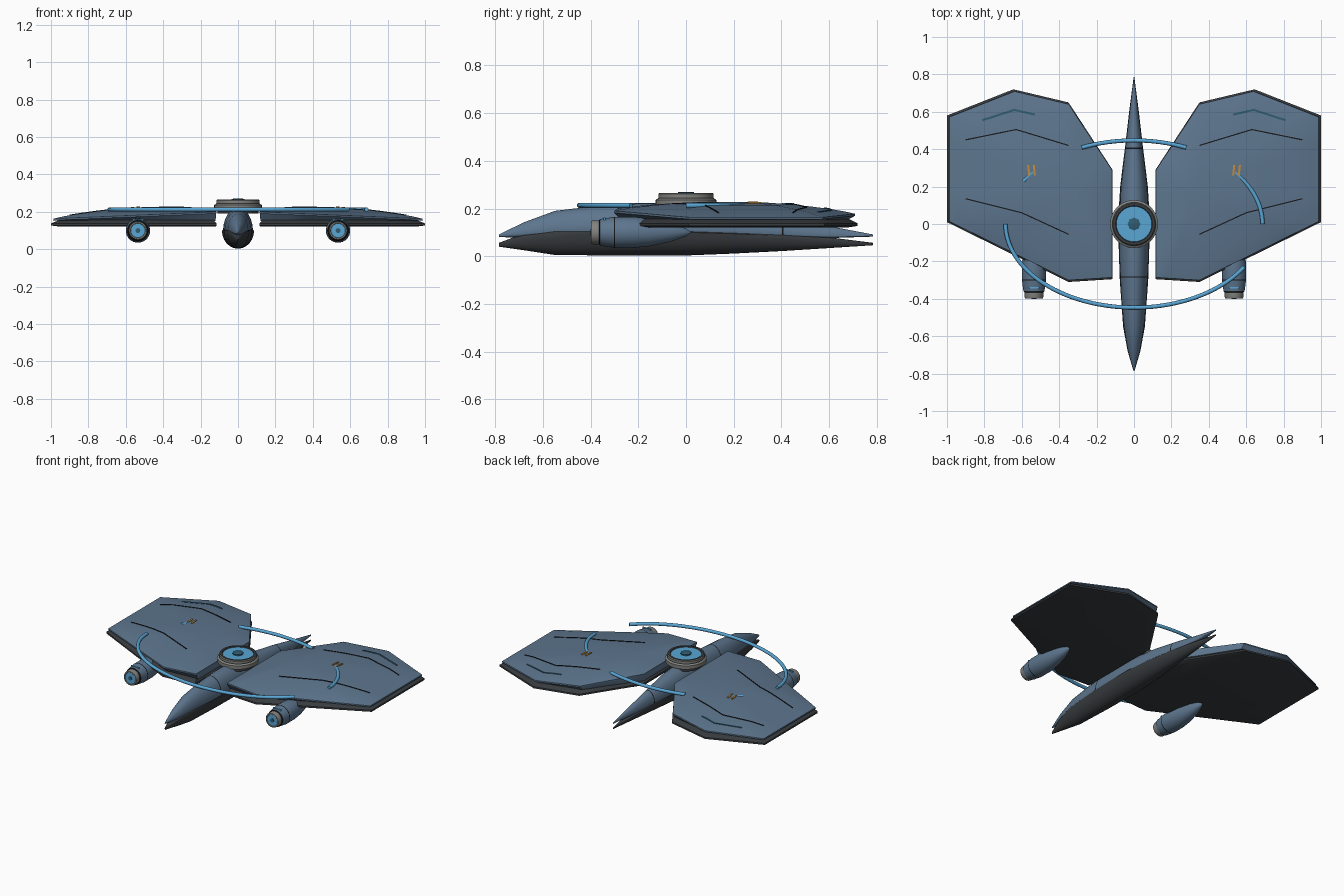
import bpy, bmesh, math
from mathutils import Vector
from mathutils.bvhtree import BVHTree

if "Cube" in bpy.data.objects:
    bpy.data.objects.remove(bpy.data.objects["Cube"])


def material(name, rgb):
    m = bpy.data.materials.new(name)
    m.diffuse_color = (*rgb, 1)
    m.use_nodes = True
    m.node_tree.nodes["Principled BSDF"].inputs["Base Color"].default_value = m.diffuse_color
    return m


BLUE = material("steel blue", (0.11, 0.18, 0.27))
DARK = material("charcoal", (0.04, 0.045, 0.05))
CYAN = material("glow blue", (0.10, 0.38, 0.66))
GREY = material("grey metal", (0.22, 0.22, 0.21))
BLACK = material("seam black", (0.008, 0.008, 0.01))
TEAL = material("deep teal", (0.03, 0.11, 0.17))
ORANGE = material("orange", (0.55, 0.25, 0.04))


def loft(name, rings, mats, pick=None, angle=35):
    """Skin a list of equal-length rings, cap both ends; pick(i) gives the material of band i."""
    bm = bmesh.new()
    vs = [[bm.verts.new(p) for p in r] for r in rings]
    n = len(rings[0])
    for i in range(len(vs) - 1):
        for j in range(n):
            k = (j + 1) % n
            f = bm.faces.new((vs[i][j], vs[i][k], vs[i + 1][k], vs[i + 1][j]))
            f.material_index = pick(i) if pick else 0
    for r, i in ((vs[0], 0), (vs[-1], len(vs) - 2)):
        f = bm.faces.new(r)
        f.material_index = pick(i) if pick else 0
    bmesh.ops.recalc_face_normals(bm, faces=bm.faces)
    me = bpy.data.meshes.new(name)
    bm.to_mesh(me)
    bm.free()
    for m in mats:
        me.materials.append(m)
    me.shade_smooth()
    me.set_sharp_from_angle(angle=math.radians(angle))
    ob = bpy.data.objects.new(name, me)
    bpy.context.collection.objects.link(ob)
    return ob


def lerp_table(table, y):
    for a, b in zip(table, table[1:]):
        if y <= b[0]:
            t = (y - a[0]) / (b[0] - a[0])
            return [p + (q - p) * t for p, q in zip(a, b)]
    return list(table[-1])


# ---- Fuselage: two stacked blade-shaped hulls ----
# columns: y, half width, mid z, rise above mid, drop below mid
UPPER = [(-0.785, 0.003, 0.085, 0.006, 0.004), (-0.68, 0.032, 0.095, 0.047, 0.02),
         (-0.55, 0.054, 0.105, 0.085, 0.02), (-0.4, 0.068, 0.105, 0.103, 0.02),
         (-0.2, 0.078, 0.104, 0.117, 0.02), (0, 0.08, 0.10, 0.118, 0.02),
         (0.2, 0.071, 0.097, 0.103, 0.02), (0.41, 0.046, 0.09, 0.075, 0.015),
         (0.6, 0.024, 0.084, 0.042, 0.008), (0.785, 0.002, 0.085, 0.006, 0.003)]
LOWER = [(-0.785, 0.003, 0.052, 0.004, 0.012), (-0.68, 0.034, 0.08, 0.015, 0.055),
         (-0.55, 0.058, 0.10, 0.01, 0.095), (-0.3, 0.076, 0.103, 0.01, 0.1),
         (0, 0.086, 0.10, 0.01, 0.097), (0.2, 0.074, 0.094, 0.01, 0.083),
         (0.41, 0.048, 0.085, 0.01, 0.063), (0.6, 0.026, 0.071, 0.008, 0.037),
         (0.785, 0.002, 0.052, 0.004, 0.006)]
SEAMS = (-0.283, 0.405)


def hull(name, table, mats, seams=()):
    ys = sorted([r[0] for r in table] + [s + d for s in seams for d in (-0.003, 0.003)])
    rings = []
    for y in ys:
        _, w, z, up, down = lerp_table(table, y)
        rings.append([(w * math.cos(a), y, z + math.sin(a) * (up if math.sin(a) > 0 else down))
                      for a in (math.tau * k / 24 for k in range(24))])
    seam = [any(abs((ys[i] + ys[i + 1]) / 2 - s) < 0.001 for s in seams) for i in range(len(ys) - 1)]
    loft(name, rings, mats, lambda i: int(seam[i]))


hull("upper_hull", UPPER, [BLUE, BLACK], SEAMS)
hull("lower_hull", LOWER, [DARK])


# ---- Turned parts: (radius, position) profiles ----
def lathe(name, profile, mats, bands, axis, centre, sides=32, angle=35):
    rings = []
    for r, h in profile:
        ring = []
        for k in range(sides):
            c, s = r * math.cos(math.tau * k / sides), r * math.sin(math.tau * k / sides)
            ring.append(Vector(centre) + Vector((c, s, h) if axis == "z" else (c, h, s)))
        rings.append(ring)
    return loft(name, rings, mats, lambda i: bands[i], angle)


# Central hub with ringed lens
lathe("hub", [(0.11, 0.19), (0.11, 0.205), (0.128, 0.212), (0.128, 0.236), (0.118, 0.242),
              (0.116, 0.244), (0.116, 0.26), (0.112, 0.265), (0.098, 0.265), (0.095, 0.26), (0.036, 0.26)],
      [GREY, DARK, CYAN], [1, 1, 0, 0, 1, 0, 0, 1, 1, 2], "z", (0, 0, 0))
lathe("hub_core", [(0.034, 0.25), (0.034, 0.268), (0.028, 0.27)], [TEAL], [0, 0], "z", (0, 0, 0), 8)

# ---- Wings ----
OUTLINE = [(0.115, -0.295), (0.115, 0.29), (0.35, 0.65), (0.645, 0.72),
           (1.0, 0.58), (1.0, 0.01), (0.35, -0.31)]
CX, CY = 0.33, 0.17


def dense_outline(steps=4):
    pts = []
    for a, b in zip(OUTLINE, OUTLINE[1:] + OUTLINE[:1]):
        pts += [(a[0] + (b[0] - a[0]) * t / steps, a[1] + (b[1] - a[1]) * t / steps) for t in range(steps)]
    return pts


def wing_ring(side, s, zfun):
    out = []
    for x, y in dense_outline():
        sx = s if x > CX else 1 - (1 - s) * (0.3 if s > 0.9 else 1)
        out.append((side * (CX + (x - CX) * sx), CY + (y - CY) * s, zfun(x)))
    return out


def rim(x):
    return 0.20 - 0.037 * (x - 0.115) / 0.885


def strip(name, pts, width, mat, bvh, lift=0.003):
    """Thin plate draped over the wing along a polyline."""
    path = []
    for a, b in zip(pts, pts[1:]):
        path += [Vector(a).lerp(Vector(b), t / 10) for t in range(10)]
    path.append(Vector(pts[-1]))
    rings = []
    for i, p in enumerate(path):
        d = (path[min(i + 1, len(path) - 1)] - path[max(i - 1, 0)]).normalized()
        n = Vector((-d.y, d.x)) * width / 2
        hit = bvh.ray_cast(Vector((p.x, p.y, 1)), Vector((0, 0, -1)))[0]
        z = hit.z if hit else 0.2
        rings.append([(p.x + n.x, p.y + n.y, z + lift), (p.x - n.x, p.y - n.y, z + lift),
                      (p.x - n.x, p.y - n.y, z - 0.004), (p.x + n.x, p.y + n.y, z - 0.004)])
    loft(name, rings, [mat])


for side, tag in ((1, "right"), (-1, "left")):
    # domed upper skin
    rings = [wing_ring(side, 0.92, lambda x: 0.152), wing_ring(side, 0.982, lambda x: rim(x) - 0.008)]
    for s, f in ((0.98, 0), (0.9, 0.2), (0.8, 0.38), (0.65, 0.6), (0.5, 0.78), (0.3, 0.94), (0.1, 1)):
        rings.append(wing_ring(side, s, lambda x: rim(x) + (0.228 - rim(x)) * f))
    top = loft(tag + "_wing_upper_skin", rings, [BLUE])
    # dark lower skin, gaping slightly at the rim
    loft(tag + "_wing_lower_skin", [
        wing_ring(side, 0.9, lambda x: 0.165), wing_ring(side, 1.0, lambda x: 0.138),
        wing_ring(side, 1.0, lambda x: 0.127), wing_ring(side, 0.93, lambda x: 0.121)], [DARK])
    me = top.data
    bvh = BVHTree.FromPolygons([v.co for v in me.vertices], [p.vertices for p in me.polygons])

    # panel seams and painted marks
    def mark(part, pts, width, mat, lift=0.003):
        strip(tag + part, [(side * x, y) for x, y in pts], width, mat, bvh, lift)
    mark("_rear_seam", [(0.35, 0.42), (0.63, 0.505), (0.9, 0.45)], 0.006, BLACK)
    mark("_front_seam", [(0.35, -0.055), (0.6, 0.06), (0.9, 0.135)], 0.006, BLACK)
    mark("_teal_stripe", [(0.53, 0.585), (0.64, 0.61), (0.81, 0.555)], 0.011, TEAL)
    for k, x in enumerate((0.53, 0.56)):
        mark("_orange_chip_%d" % k, [(x, 0.26), (x + 0.006, 0.315)], 0.011, ORANGE, 0.005)

    # engine pod: glowing nose, grey collar, tapered tail
    pod = (side * 0.535, 0, 0.1)
    lathe(tag + "_pod", [(0.036, -0.385), (0.04, -0.398), (0.047, -0.398), (0.05, -0.39), (0.05, -0.365),
                         (0.056, -0.36), (0.064, -0.303), (0.065, -0.297), (0.065, -0.22),
                         (0.058, -0.15), (0.038, -0.06), (0.016, 0.0), (0.002, 0.02)],
          [BLUE, GREY, BLACK], [1, 1, 1, 1, 2, 0, 2, 0, 0, 0, 0, 0], "y", pod)
    lathe(tag + "_pod_lens", [(0.038, -0.37), (0.038, -0.396)], [CYAN], [0], "y", pod)
    lathe(tag + "_pod_lens_core", [(0.013, -0.39), (0.013, -0.4)], [TEAL], [0], "y", pod, 16)
    px = pod[0]
    loft(tag + "_pod_light", [[(px - 0.03, y, 0.152), (px + 0.03, y, 0.152),
                               (px + 0.03, y, 0.162), (px - 0.03, y, 0.162)] for y in (-0.345, -0.338)], [CYAN])


# ---- Elliptical light tubes ----
def arc(name, a0, a1, r=0.011, z=0.213):
    n = max(6, int((a1 - a0) / 3))
    rings = []
    for i in range(n + 1):
        t = math.radians(a0 + (a1 - a0) * i / n)
        p = Vector((0.687 * math.cos(t), 0.447 * math.sin(t), z))
        out = Vector((0.447 * math.cos(t), 0.687 * math.sin(t), 0)).normalized()
        rings.append([p + out * r * math.cos(b) + Vector((0, 0, r * math.sin(b)))
                      for b in (math.tau * k / 10 for k in range(10))])
    loft(name, rings, [CYAN], angle=50)


arc("front_light_arc", 180, 329)
arc("right_light_arc", 0, 43)
arc("rear_light_arc", 66, 114)
arc("left_light_arc", 136, 149)
